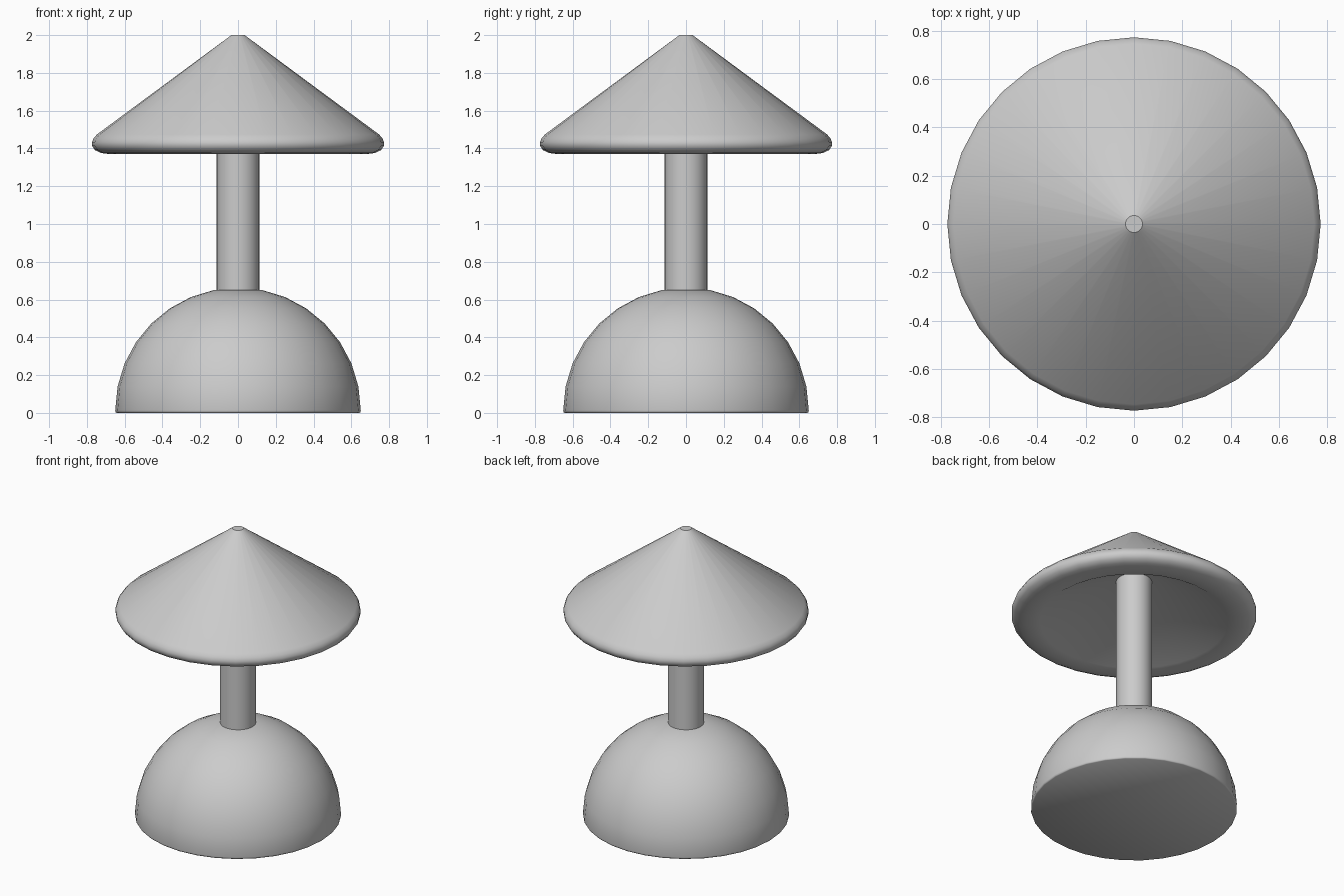
import bpy, bmesh, math

if "Cube" in bpy.data.objects:
    bpy.data.objects.remove(bpy.data.objects["Cube"])

SIDES = 32


def lathe(name, profile, angle=30):
    """Spin an (r, z) profile about z; r = 0 ends close to a single point."""
    bm = bmesh.new()
    rings = []
    for r, z in profile:
        if r == 0:
            rings.append([bm.verts.new((0, 0, z))] * SIDES)
        else:
            rings.append([bm.verts.new((r * math.cos(2 * math.pi * i / SIDES),
                                        r * math.sin(2 * math.pi * i / SIDES), z))
                          for i in range(SIDES)])
    for a, b in zip(rings, rings[1:]):
        for i in range(SIDES):
            j = (i + 1) % SIDES
            bm.faces.new(list(dict.fromkeys((a[i], a[j], b[j], b[i]))))
    bmesh.ops.recalc_face_normals(bm, faces=bm.faces)
    mesh = bpy.data.meshes.new(name)
    bm.to_mesh(mesh)
    bm.free()
    obj = bpy.data.objects.new(name, mesh)
    bpy.context.collection.objects.link(obj)
    bpy.ops.object.select_all(action='DESELECT')
    obj.select_set(True)
    bpy.context.view_layer.objects.active = obj
    bpy.ops.object.shade_smooth_by_angle(angle=math.radians(angle))
    return obj


# Half-sphere base with a slightly softened bottom edge
dome = [(0.65 * math.cos(k * math.pi / 16), 0.013 + 0.65 * math.sin(k * math.pi / 16))
        for k in range(8)]
lathe("lamp_base", [(0, 0), (0.643, 0), (0.648, 0.004)] + dome + [(0, 0.65)], 50)

# Stem, sunk into the base and the shade
lathe("stem", [(0, 0.6), (0.113, 0.6), (0.113, 1.72), (0, 1.72)])

# Hollow conical shade with a thick rounded rim
lathe("shade", [(0, 1.72), (0.593, 1.37), (0.68, 1.37), (0.725, 1.376),
                (0.757, 1.391), (0.772, 1.413), (0.773, 1.433), (0.765, 1.453),
                (0.747, 1.474), (0.035, 2.0), (0, 2.0)], 35)
